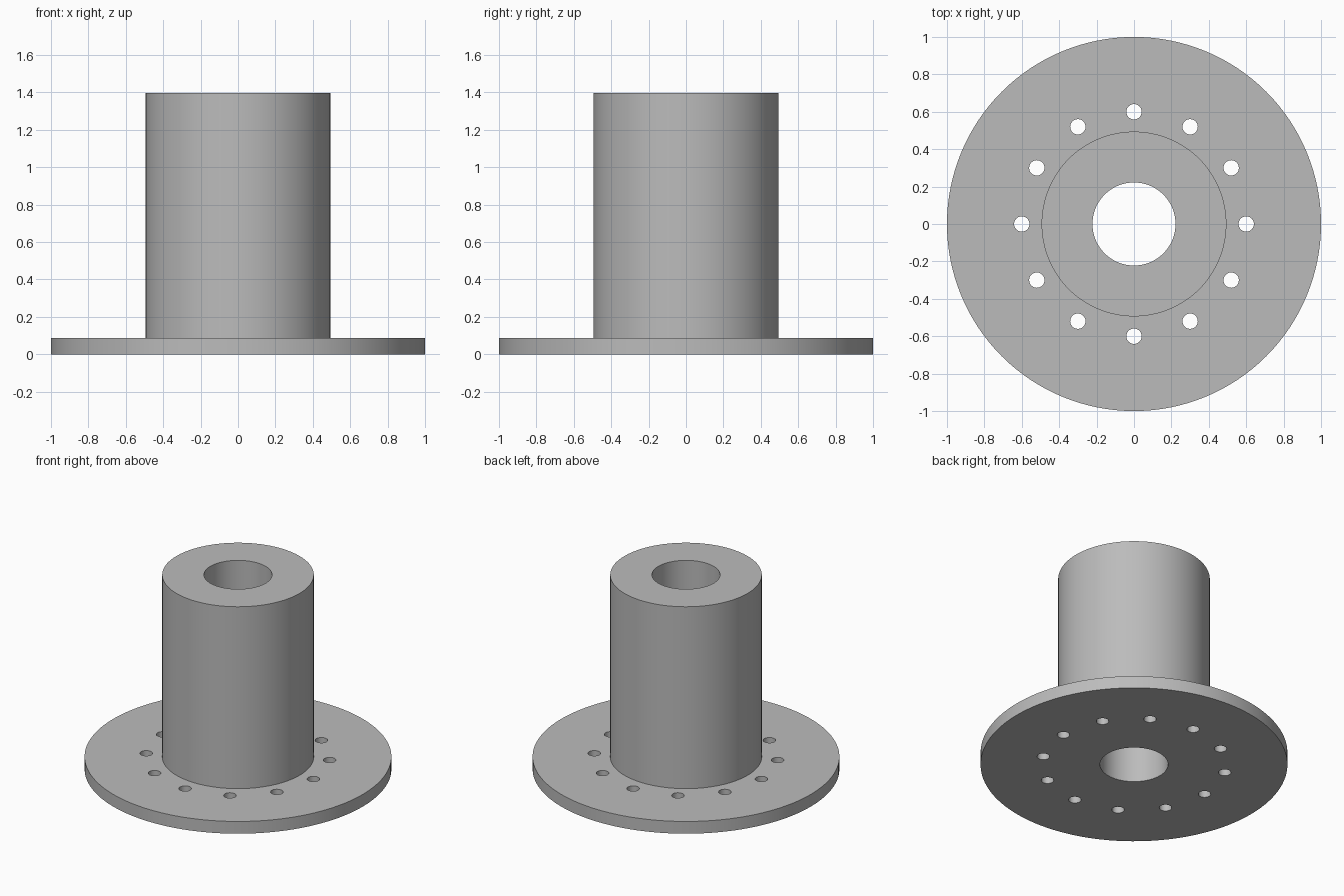
import bpy
import bmesh
import math
from mathutils import Matrix, Vector

cube = bpy.data.objects.get("Cube")
if cube:
    bpy.data.objects.remove(cube, do_unlink=True)

FLANGE_R, BARREL_R, BORE_R = 1.0, 0.494, 0.222
FLANGE_H, TOTAL_H = 0.088, 1.396
BOLT_CIRCLE, BOLT_R, BOLT_COUNT = 0.6, 0.041, 12

# Plain grey finish
grey = bpy.data.materials.new("grey_metal")
grey.use_nodes = True
colour = (0.5, 0.5, 0.5, 1)
grey.diffuse_color = colour
grey.node_tree.nodes["Principled BSDF"].inputs["Base Color"].default_value = colour


def make_object(name, bm):
    bmesh.ops.recalc_face_normals(bm, faces=bm.faces)
    mesh = bpy.data.meshes.new(name)
    bm.to_mesh(mesh)
    bm.free()
    mesh.materials.append(grey)
    obj = bpy.data.objects.new(name, mesh)
    bpy.context.collection.objects.link(obj)
    return obj


# Flange and barrel: one stepped profile turned around the bore axis
profile = [(BORE_R, 0), (FLANGE_R, 0), (FLANGE_R, FLANGE_H),
           (BARREL_R, FLANGE_H), (BARREL_R, TOTAL_H), (BORE_R, TOTAL_H)]
bm = bmesh.new()
verts = [bm.verts.new((r, 0, z)) for r, z in profile]
edges = [bm.edges.new((v, verts[i - 1])) for i, v in enumerate(verts)]
bmesh.ops.spin(bm, geom=verts + edges, axis=(0, 0, 1), cent=(0, 0, 0),
               angle=math.tau, steps=128, use_merge=True)
bmesh.ops.remove_doubles(bm, verts=bm.verts, dist=0.0001)
hub = make_object("flanged_hub", bm)

# Ring of bolt hole cutters
bm = bmesh.new()
for i in range(BOLT_COUNT):
    spot = Matrix.Rotation(math.tau * i / BOLT_COUNT, 4, "Z") @ Vector((BOLT_CIRCLE, 0, FLANGE_H / 2))
    bmesh.ops.create_cone(bm, cap_ends=True, segments=32, radius1=BOLT_R, radius2=BOLT_R,
                          depth=FLANGE_H * 2, matrix=Matrix.Translation(spot))
cutter = make_object("bolt_hole_cutter", bm)
cutter.hide_render = True

# Drill the flange, then drop the cutter
drill = hub.modifiers.new("bolt_holes", "BOOLEAN")
drill.operation = "DIFFERENCE"
drill.solver = "EXACT"
drill.object = cutter
bpy.ops.object.select_all(action="DESELECT")
bpy.context.view_layer.objects.active = hub
hub.select_set(True)
bpy.ops.object.modifier_apply(modifier=drill.name)
bpy.data.objects.remove(cutter, do_unlink=True)

# Smooth round walls with crisp rims
bpy.ops.object.shade_smooth_by_angle(angle=math.radians(30))
